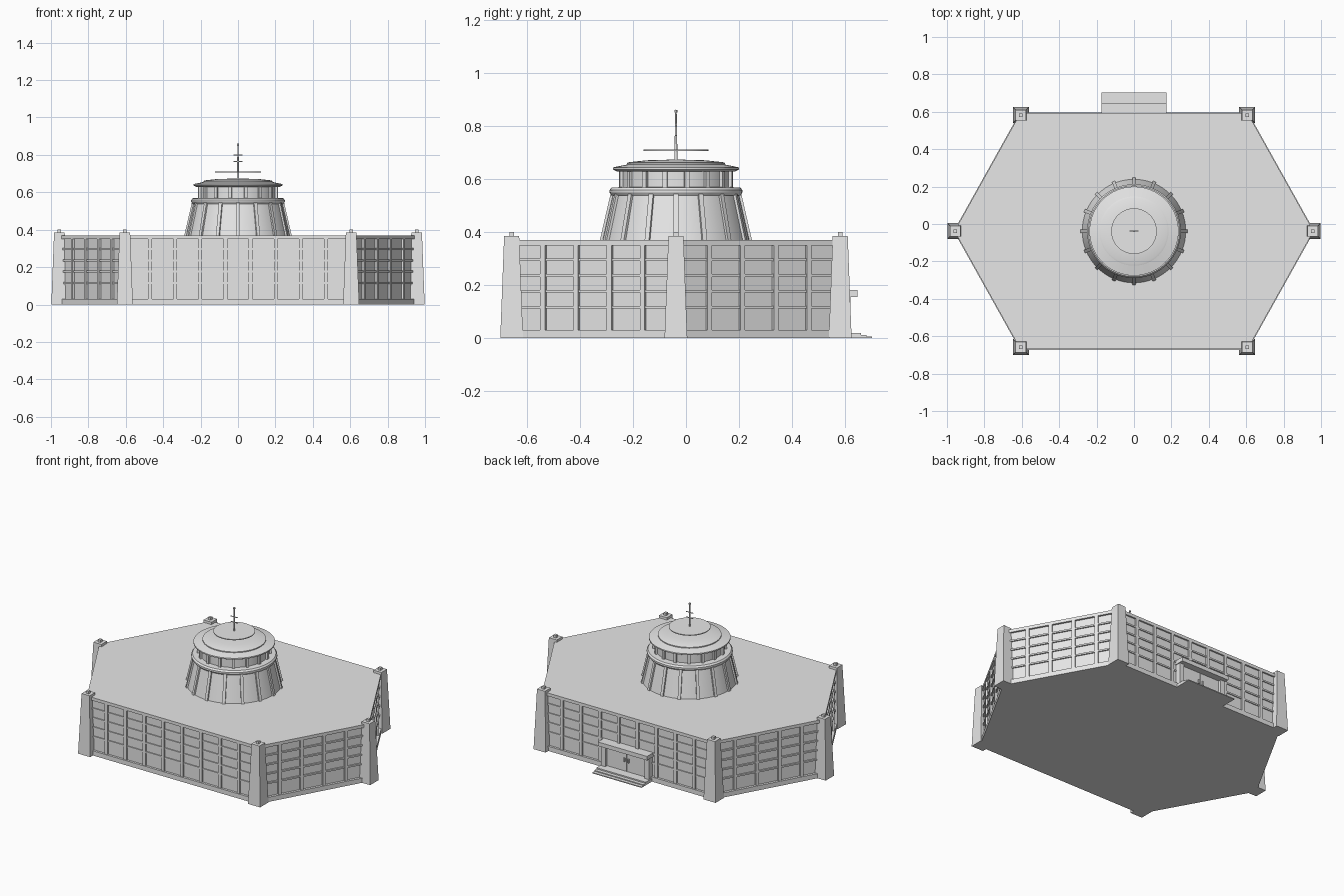
import bpy, bmesh, math
from mathutils import Matrix, Vector

if "Cube" in bpy.data.objects:
    bpy.data.objects.remove(bpy.data.objects["Cube"], do_unlink=True)

grey = bpy.data.materials.new("concrete grey")
grey.use_nodes = True
COLOUR = (0.8, 0.8, 0.8, 1)
grey.diffuse_color = COLOUR
grey.node_tree.nodes["Principled BSDF"].inputs["Base Color"].default_value = COLOUR

CY = -0.038          # centre of the hexagon and dome
ROOF = 0.365


def finish(name, bm, smooth=False):
    bmesh.ops.recalc_face_normals(bm, faces=bm.faces)
    mesh = bpy.data.meshes.new(name)
    bm.to_mesh(mesh)
    bm.free()
    mesh.materials.append(grey)
    obj = bpy.data.objects.new(name, mesh)
    bpy.context.collection.objects.link(obj)
    if smooth:
        bpy.ops.object.select_all(action='DESELECT')
        obj.select_set(True)
        bpy.context.view_layer.objects.active = obj
        bpy.ops.object.shade_smooth_by_angle(angle=math.radians(30))
    return obj


def box(bm, lo, hi, matrix=Matrix(), taper=1.0):
    """Box between two corners; its top can be narrowed."""
    lo, hi = Vector(lo), Vector(hi)
    mid, size = (lo + hi) / 2, hi - lo
    for v in bmesh.ops.create_cube(bm, size=1)["verts"]:
        if v.co.z > 0:
            v.co.x *= taper
            v.co.y *= taper
        v.co = matrix @ (v.co * size + mid)


def lathe(name, profile, steps=64):
    bm = bmesh.new()
    pts = [bm.verts.new((r, 0, z)) for r, z in profile]
    edges = [bm.edges.new(p) for p in zip(pts, pts[1:])]
    bmesh.ops.spin(bm, geom=pts + edges, angle=math.tau, steps=steps,
                   axis=(0, 0, 1), cent=(0, 0, 0))
    bmesh.ops.remove_doubles(bm, verts=bm.verts, dist=0.0001)
    bmesh.ops.translate(bm, verts=bm.verts, vec=(0, CY, 0))
    return finish(name, bm, True)


def hexagon(scale=1.0):
    half = 0.627
    pts = [(-0.605, -half), (0.605, -half), (0.955, 0),
           (0.605, half), (-0.605, half), (-0.955, 0)]
    return [Vector((x * scale, y * scale + CY, 0)) for x, y in pts]


def slab(name, scale, z0, z1):
    bm = bmesh.new()
    face = bm.faces.new([bm.verts.new((p.x, p.y, z0)) for p in hexagon(scale)])
    new = bmesh.ops.extrude_face_region(bm, geom=[face])["geom"]
    for v in new:
        if isinstance(v, bmesh.types.BMVert):
            v.co.z = z1
    return finish(name, bm)


# Main hexagonal hall
slab("hall_body", 0.99, 0, ROOF)
slab("roof_slab", 1.0, ROOF - 0.008, ROOF + 0.005)

# Wall grids: posts, rails, plinth and cornice on each side
corners = hexagon()
for i, start in enumerate(corners):
    along = corners[(i + 1) % 6] - start
    length = along.length
    frame = Matrix.Translation(start) @ Matrix.Rotation(math.atan2(along.y, along.x), 4, 'Z')
    bays = 9 if i in (0, 3) else 5
    bm = bmesh.new()
    for k in range(1, bays):
        x = length * k / bays
        box(bm, (x - 0.010, -0.004, 0), (x + 0.010, 0.02, ROOF), frame)
    for k in range(4):
        z = 0.116 + 0.06 * k
        box(bm, (0, 0, z - 0.005), (length, 0.02, z + 0.005), frame)
    box(bm, (0, -0.008, 0), (length, 0.02, 0.03), frame)
    box(bm, (0, -0.004, 0.35), (length, 0.02, 0.37), frame)
    finish("wall_grid_%d" % (i + 1), bm)

# Tapered corner pillars with small caps
for i, p in enumerate(hexagon()):
    x = math.copysign(min(abs(p.x), 0.958), p.x)
    at = Matrix.Translation((x, CY + (p.y - CY) * 0.989, 0))
    bm = bmesh.new()
    box(bm, (-0.043, -0.043, 0), (0.043, 0.043, 0.385), at, 0.66)
    box(bm, (-0.009, -0.009, 0.385), (0.009, 0.009, 0.401), at)
    finish("corner_pillar_%d" % (i + 1), bm)

# Rear entrance: canopy, jambs, door leaves and steps
bm = bmesh.new()
box(bm, (-0.175, 0.58, 0.155), (0.175, 0.647, 0.181))
finish("entrance_canopy", bm)
bm = bmesh.new()
for s in (-1, 1):
    box(bm, (s * 0.155 - 0.015, 0.58, 0), (s * 0.155 + 0.015, 0.62, 0.157))
finish("entrance_jambs", bm)
bm = bmesh.new()
for s in (-1, 1):
    box(bm, (s * 0.071 - 0.069, 0.57, 0.02), (s * 0.071 + 0.069, 0.602, 0.155))
    box(bm, (s * 0.015 - 0.004, 0.60, 0.08), (s * 0.015 + 0.004, 0.61, 0.105))
finish("entrance_doors", bm)
bm = bmesh.new()
for y, z in ((0.66, 0.02), (0.682, 0.012), (0.703, 0.006)):
    box(bm, (-0.175, 0.57, 0), (0.175, y, z))
finish("entrance_steps", bm)

# Tower: sloping drum, ledge, window band and stepped roof
lathe("tower_drum", [(0.278, ROOF), (0.236, 0.55)])
lathe("tower_ledge", [(0.20, 0.538), (0.243, 0.538), (0.251, 0.55), (0.251, 0.558),
                      (0.243, 0.568), (0.20, 0.570)])
lathe("window_band", [(0.205, 0.56), (0.205, 0.64)])
lathe("tower_roof", [(0.19, 0.628), (0.222, 0.628), (0.238, 0.636), (0.238, 0.644),
                     (0.185, 0.655), (0.185, 0.661), (0.176, 0.664),
                     (0.11, 0.671), (0, 0.674)])

# Ribs on the drum and mullions on the window band
ribs, mullions = bmesh.new(), bmesh.new()
for k in range(16):
    turn = Matrix.Translation((0, CY, 0)) @ Matrix.Rotation(math.tau * k / 16, 4, 'Z')
    lean = Matrix.Shear('XY', 4, (-0.23, 0))
    box(ribs, (0.345, -0.009, ROOF - 0.003), (0.372, 0.009, 0.545), turn @ lean)
    half = Matrix.Rotation(math.tau / 32, 4, 'Z')
    box(mullions, (0.195, -0.009, 0.565), (0.217, 0.009, 0.632), turn @ half)
finish("drum_ribs", ribs)
finish("window_mullions", mullions)

# Antenna: mast, disc, cross bars and tip
lathe("antenna_mast", [(0, 0.67), (0.006, 0.67), (0.003, 0.85), (0, 0.85)], 12)
lathe("antenna_disc", [(0, 0.706), (0.122, 0.706), (0.122, 0.711), (0, 0.711)], 48)
lathe("antenna_tip", [(0, 0.85), (0.006, 0.852), (0.006, 0.86), (0, 0.862)], 12)
bm = bmesh.new()
for z in (0.765, 0.80):
    box(bm, (-0.025, CY - 0.002, z - 0.002), (0.025, CY + 0.002, z + 0.002))
finish("antenna_bars", bm)
